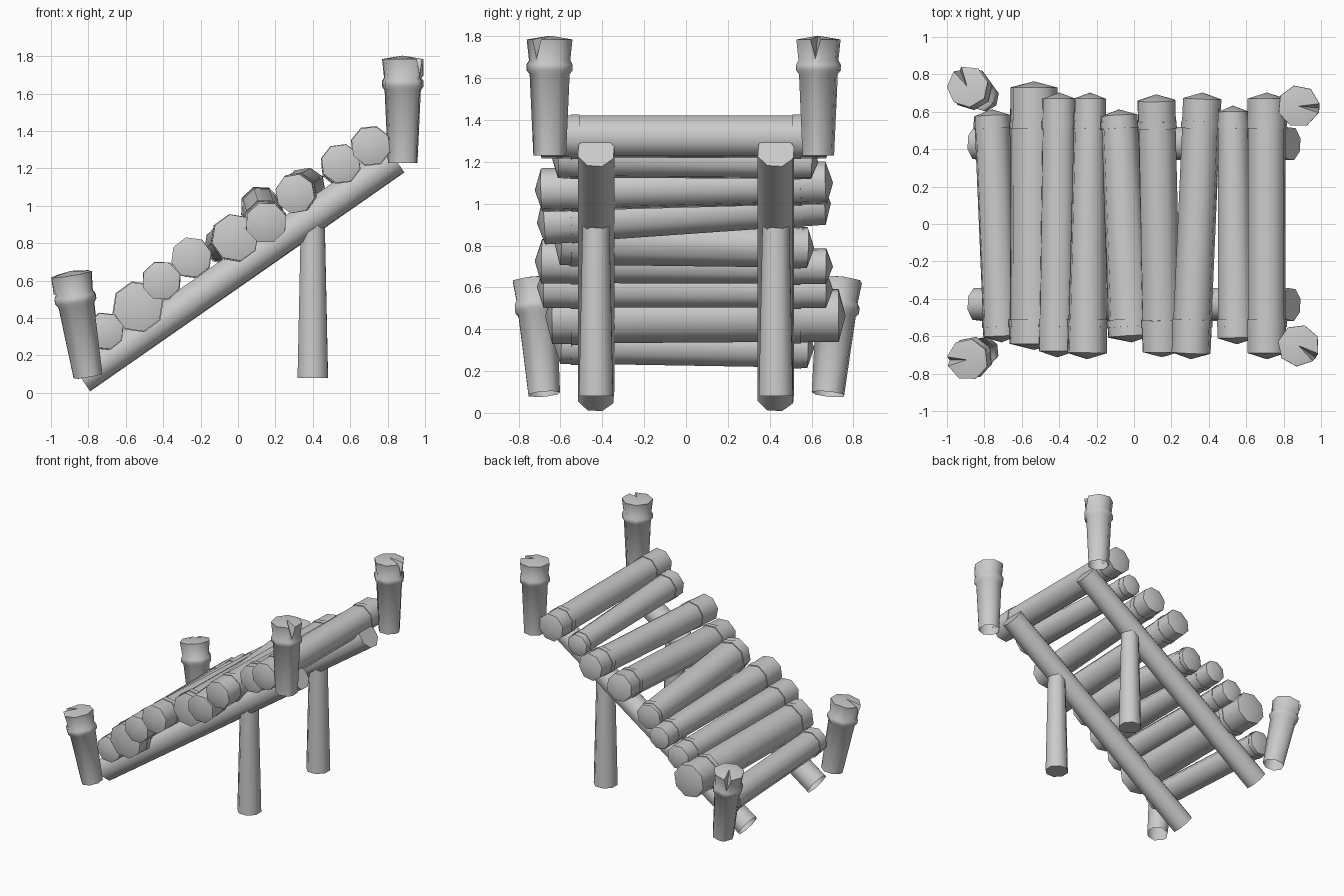
import bpy, bmesh, math, random
from mathutils import Vector

random.seed(4)
if "Cube" in bpy.data.objects:
    bpy.data.objects.remove(bpy.data.objects["Cube"])

wood = bpy.data.materials.new("plain_grey")
wood.use_nodes = True
GREY = (0.6, 0.6, 0.6, 1)
wood.diffuse_color = GREY
wood.node_tree.nodes["Principled BSDF"].inputs["Base Color"].default_value = GREY


def timber(name, start, end, profile, ref, start_tip=0.0, end_tip=0.0, notch=0.0):
    """Faceted timber along start-end; profile holds (fraction, radius).
    A tip of None leaves that end open; notch splits the end rim toward ref."""
    start, end = Vector(start), Vector(end)
    axis = (end - start).normalized()
    u = Vector(ref)
    u = (u - axis * u.dot(axis)).normalized()
    v = axis.cross(u)
    if notch:
        gap = 0.22
        angles = [0] + [gap + i * (math.tau - 2 * gap) / 7 for i in range(8)]
    else:
        angles = [i * math.tau / 8 for i in range(8)]
    n = len(angles)
    bm = bmesh.new()
    rings = []
    for t, r in profile:
        c = start.lerp(end, t)
        rings.append([bm.verts.new(c + r * (u * math.cos(a) + v * math.sin(a)))
                      for a in angles])
    rings[-1][0].co -= axis * notch
    for low, high in zip(rings, rings[1:]):
        for i in range(n):
            j = (i + 1) % n
            bm.faces.new((low[i], low[j], high[j], high[i]))
    # Shallow pointed caps
    for ring, point, tip in ((rings[0], start, start_tip), (rings[-1], end, end_tip)):
        if tip is None:
            continue
        out = -axis if ring is rings[0] else axis
        centre = bm.verts.new(point + out * tip)
        for i in range(n):
            bm.faces.new((ring[i], ring[(i + 1) % n], centre))
    bmesh.ops.recalc_face_normals(bm, faces=bm.faces)
    mesh = bpy.data.meshes.new(name)
    bm.to_mesh(mesh)
    bm.free()
    mesh.materials.append(wood)
    obj = bpy.data.objects.new(name, mesh)
    bpy.context.collection.objects.link(obj)
    bpy.ops.object.select_all(action="DESELECT")
    obj.select_set(True)
    bpy.context.view_layer.objects.active = obj
    bpy.ops.object.shade_smooth_by_angle(angle=math.radians(50))
    return obj


# Sloping side rails and their support legs
for side, y in (("front", -0.43), ("back", 0.43)):
    timber(side + "_rail", (-0.84, y, 0.08), (0.84, y, 1.25),
           [(0, 0.092), (1, 0.092)], (0, 1, 0.4), start_tip=None)
    timber(side + "_leg", (0.4, y, 0.08), (0.4, y, 0.96),
           [(0, 0.088), (1, 0.068)], (1, 0.4, 0))

# Cross logs: front (x, y, z, radius), back (x, y, z, radius)
LOGS = [
    ((-0.71, -0.60, 0.33, 0.10), (-0.76, 0.58, 0.31, 0.10)),
    ((-0.535, -0.64, 0.46, 0.135), (-0.535, 0.73, 0.465, 0.13)),
    ((-0.41, -0.68, 0.60, 0.105), (-0.40, 0.67, 0.59, 0.095)),
    ((-0.25, -0.69, 0.725, 0.11), (-0.235, 0.67, 0.70, 0.088)),
    ((-0.015, -0.60, 0.83, 0.127), (-0.08, 0.58, 0.79, 0.10)),
    ((0.15, -0.68, 0.91, 0.112), (0.12, 0.66, 1.00, 0.108)),
    ((0.305, -0.69, 1.065, 0.107), (0.365, 0.67, 1.10, 0.105)),
    ((0.55, -0.61, 1.225, 0.107), (0.53, 0.60, 1.20, 0.085)),
    ((0.71, -0.69, 1.32, 0.107), (0.71, 0.67, 1.32, 0.107)),
]
for k, (a, b) in enumerate(LOGS, 1):
    y0, y1 = a[1], b[1]
    # Thin raised collar near each end
    stations = [(y0, 1), (-0.55, 1), (-0.55, 1.04), (-0.51, 1.04), (-0.51, 0.98),
                (0.51, 0.98), (0.51, 1.04), (0.55, 1.04), (0.55, 1), (y1, 1)]
    profile = []
    for y, scale in stations:
        t = (y - y0) / (y1 - y0)
        profile.append((t, scale * (a[3] + (b[3] - a[3]) * t)))
    spin = random.uniform(0.2, 0.6)
    timber(f"cross_log_{k}", a[:3], b[:3], profile,
           (math.cos(spin), 0, math.sin(spin)), 0.033, 0.033)

# Corner posts with a bulging band and a split top
POST = [(0, 0.08), (0.7, 0.098), (0.735, 0.113), (0.785, 0.113),
        (0.82, 0.101), (1, 0.112)]
POSTS = {
    "upper_front_post": ((0.88, -0.65, 1.23), (0.88, -0.65, 1.785), (1, -0.7, 0)),
    "upper_back_post": ((0.88, 0.63, 1.23), (0.88, 0.63, 1.785), (1, -0.1, 0)),
    "lower_front_post": ((-0.80, -0.68, 0.09), (-0.89, -0.725, 0.635), (-1, -0.1, 0)),
    "lower_back_post": ((-0.80, 0.68, 0.09), (-0.89, 0.735, 0.635), (-0.6, 1, 0)),
}
for name, (bottom, top, split) in POSTS.items():
    timber(name, bottom, top, POST, split, start_tip=None, end_tip=0.018, notch=0.09)
